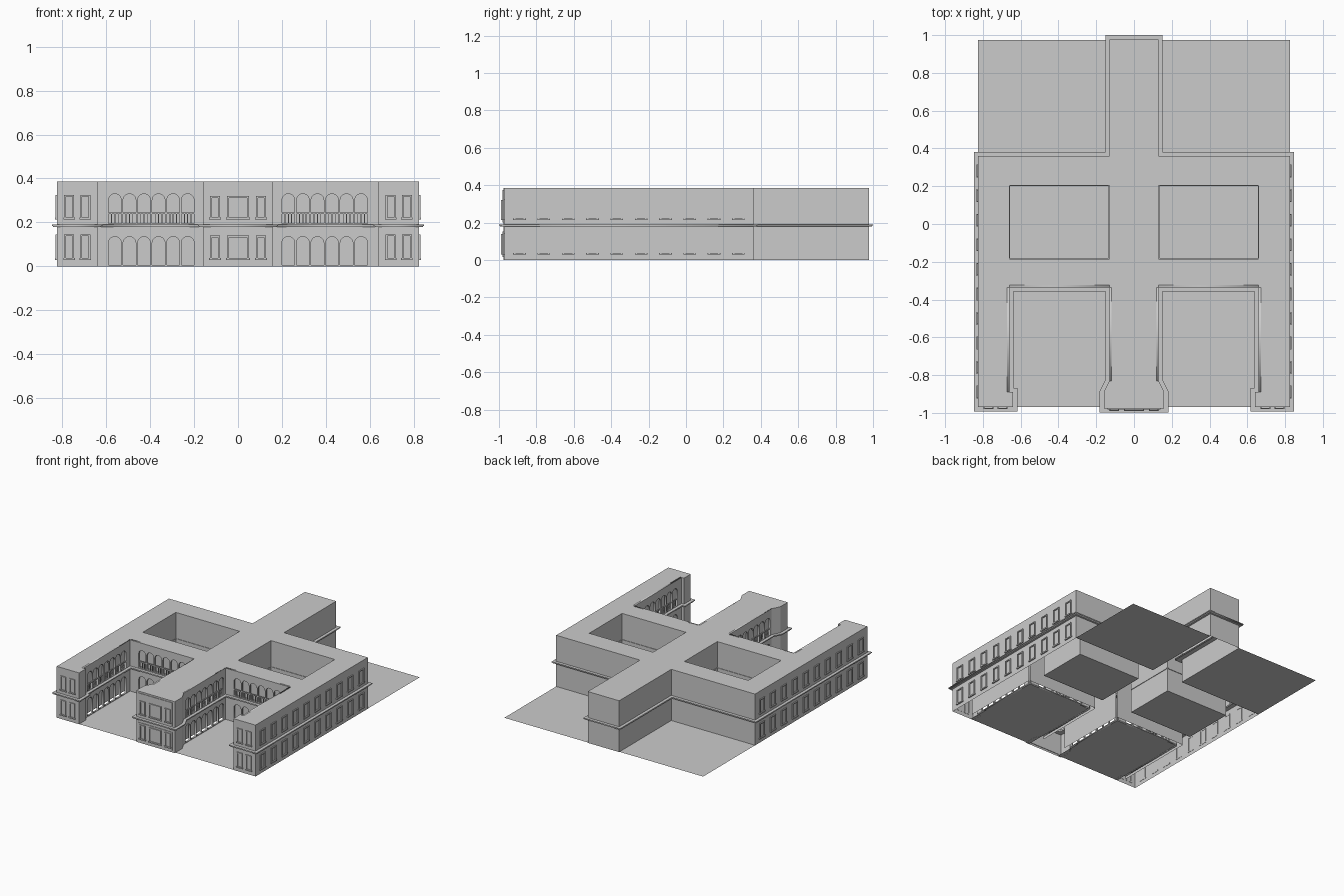
import bpy, bmesh, math
from mathutils import Vector, Matrix

if "Cube" in bpy.data.objects:
    bpy.data.objects.remove(bpy.data.objects["Cube"])

TOP = 0.385
HALF = [(.16, -.977), (.16, -.89), (.13, -.83), (.13, -.335), (.66, -.335), (.66, -.89),
        (.64, -.89), (.64, -.97), (.825, -.97), (.825, .36), (.13, .36), (.13, .978)]
OUTLINE = HALF + [(-x, y) for x, y in reversed(HALF)]
# inner courtyards, wound clockwise so their walls face the open air
YARDS = [[(c - .265, -.185), (c - .265, .205), (c + .265, .205), (c + .265, -.185)] for c in (-.395, .395)]


def segments(pts):
    return list(zip(pts, pts[1:] + pts[:1]))


def frame(p, q):
    """Wall axes: x along the wall, y up, z outward. Returns matrix and length."""
    p, q = Vector((*p, 0)), Vector((*q, 0))
    t = (q - p).normalized()
    m = Matrix((t, (0, 0, 1), (t.y, -t.x, 0))).transposed().to_4x4()
    return Matrix.Translation(p) @ m, (q - p).length


def offset(pts, d):
    """Mitred outward offset of a closed counter-clockwise outline."""
    out = []
    for i, b in enumerate(pts):
        a, b, c = Vector(pts[i - 1]), Vector(b), Vector(pts[(i + 1) % len(pts)])
        n1 = Vector(((b - a).y, -(b - a).x)).normalized()
        n2 = Vector(((c - b).y, -(c - b).x)).normalized()
        out.append(tuple(b + (n1 + n2) * d / (1 + n1.dot(n2))))
    return out


def plate(name, loops, m, depth):
    """Flat filled outline with holes, given some thickness."""
    cu = bpy.data.curves.new(name, 'CURVE')
    cu.dimensions, cu.fill_mode, cu.extrude = '2D', 'BOTH', depth / 2
    for loop in loops:
        s = cu.splines.new('POLY')
        s.points.add(len(loop) - 1)
        for pt, c in zip(s.points, loop):
            pt.co = (c[0], c[1], 0, 1)
        s.use_cyclic_u = True
    ob = bpy.data.objects.new(name, cu)
    bpy.context.collection.objects.link(ob)
    ob.matrix_world = m
    bpy.ops.object.select_all(action='DESELECT')
    ob.select_set(True)
    bpy.context.view_layer.objects.active = ob
    bpy.ops.object.convert(target='MESH')


def finish(name, bm):
    me = bpy.data.meshes.new(name)
    bm.to_mesh(me)
    bm.free()
    bpy.context.collection.objects.link(bpy.data.objects.new(name, me))


def quad(bm, m, x0, x1, y0, y1, z=0):
    bm.faces.new([bm.verts.new(m @ Vector(c)) for c in ((x0, y0, z), (x1, y0, z), (x1, y1, z), (x0, y1, z))])


def box(bm, m, x0, x1, y0, y1, z0, z1):
    s = Matrix.Diagonal((x1 - x0, y1 - y0, z1 - z0, 1))
    c = Matrix.Translation(((x0 + x1) / 2, (y0 + y1) / 2, (z0 + z1) / 2))
    bmesh.ops.create_cube(bm, size=1, matrix=m @ c @ s)


def window(bm, m, x, w, y0, y1, z=0):
    h, b = w / 2, .008
    for s in (-1, 1):
        a = x + s * h
        box(bm, m, min(a, a - s * b), max(a, a - s * b), y0, y1, z - .002, z + .007)
    box(bm, m, x - h, x + h, y1 - b, y1, z - .002, z + .007)
    box(bm, m, x - h - .004, x + h + .004, y0 - .006, y0 + .003, z - .002, z + .009)


def arch(x, y0, y1, r):
    pts = [(x - r, y0), (x + r, y0)]
    return pts + [(x + r * math.cos(a), y1 - r + r * math.sin(a))
                  for a in (math.pi * k / 12 for k in range(13))]


walls, frames, rails, panels = bmesh.new(), bmesh.new(), bmesh.new(), bmesh.new()
TIERS = ((.035, .145), (.22, .325))

for p, q in segments(OUTLINE):
    m, L = frame(p, q)
    inner = max(abs(p[0]), abs(q[0])) < .67 and max(p[1], q[1]) < -.3
    if inner and L > .4:
        # arcaded court wall: pierced plate, back wall, balustrade
        n, pitch = (6 if p[1] == q[1] else 7), .0663
        xs = [L / 2 + (i - (n - 1) / 2) * pitch for i in range(n)]
        holes = [arch(x, a, b, .029) for x in xs for a, b in ((.006, .135), (.194, .33))]
        plate("court_arcade", [[(0, 0), (L, 0), (L, TOP), (0, TOP)]] + holes,
              m @ Matrix.Translation((0, 0, -.006)), .012)
        quad(walls, m, -.03, L + .03, 0, TOP, -.035)
        x0, x1 = xs[0] - .03, xs[-1] + .03
        box(rails, m, x0, x1, .238, .246, -.009, -.001)
        for x in xs:
            for d in (-.015, 0, .015):
                box(rails, m, x + d - .002, x + d + .002, .19, .24, -.007, -.003)
    else:
        quad(walls, m, 0, L, 0, TOP)

    for y0, y1 in TIERS:
        # long side facades
        if abs(p[0]) > .8 and abs(q[0]) > .8 and p[0] == q[0]:
            for i in range(10):
                window(frames, m, L / 2 + (i - 4.5) * .13, .06, y0, y1)
        # wing end facades
        elif p[1] == q[1] == -.97:
            for x in (-.037, .037):
                window(frames, m, L / 2 + x, .045, y0, y1)
        # central pavilion front
        elif p[1] == q[1] == -.977:
            window(frames, m, L / 2, .10, y0, y1 - .005, .004)
            for x in (-.105, .105):
                window(frames, m, L / 2 + x, .045, y0, y1 - .005, .004)
    if p[1] == q[1] == -.977:
        for y0, y1 in ((.015, .152), (.2, .373)):
            box(panels, m, .02, L - .02, y0, y1, -.004, .004)

# courtyard walls
for yard in YARDS:
    for p, q in segments(yard):
        m, L = frame(p, q)
        quad(walls, m, 0, L, 0, TOP)
        box(panels, m, 0, L, .178, .19, -.004, .004)

finish("outer_walls", walls)
finish("window_frames", frames)
finish("balustrades", rails)
finish("front_panels_and_courtyard_bands", panels)

# roof and the two-step string course between storeys
plate("roof", [OUTLINE] + YARDS, Matrix.Translation((0, 0, TOP)), 0)
for name, d, z, h in (("ledge_upper", .022, .187, .006), ("ledge_lower", .017, .181, .006)):
    plate(name, [offset(OUTLINE, d), offset(OUTLINE, -.034)], Matrix.Translation((0, 0, z)), h)

# paved ground: rear corners, front courts and courtyards
ground = bmesh.new()
I = Matrix.Identity(4)
for s in (-1, 1):
    for a, b, y0, y1 in ((.13, .825, .36, .975), (.13, .66, -.97, -.335), (.13, .66, -.185, .205)):
        quad(ground, I, min(s * a, s * b), max(s * a, s * b), y0, y1, .001)
finish("ground", ground)
